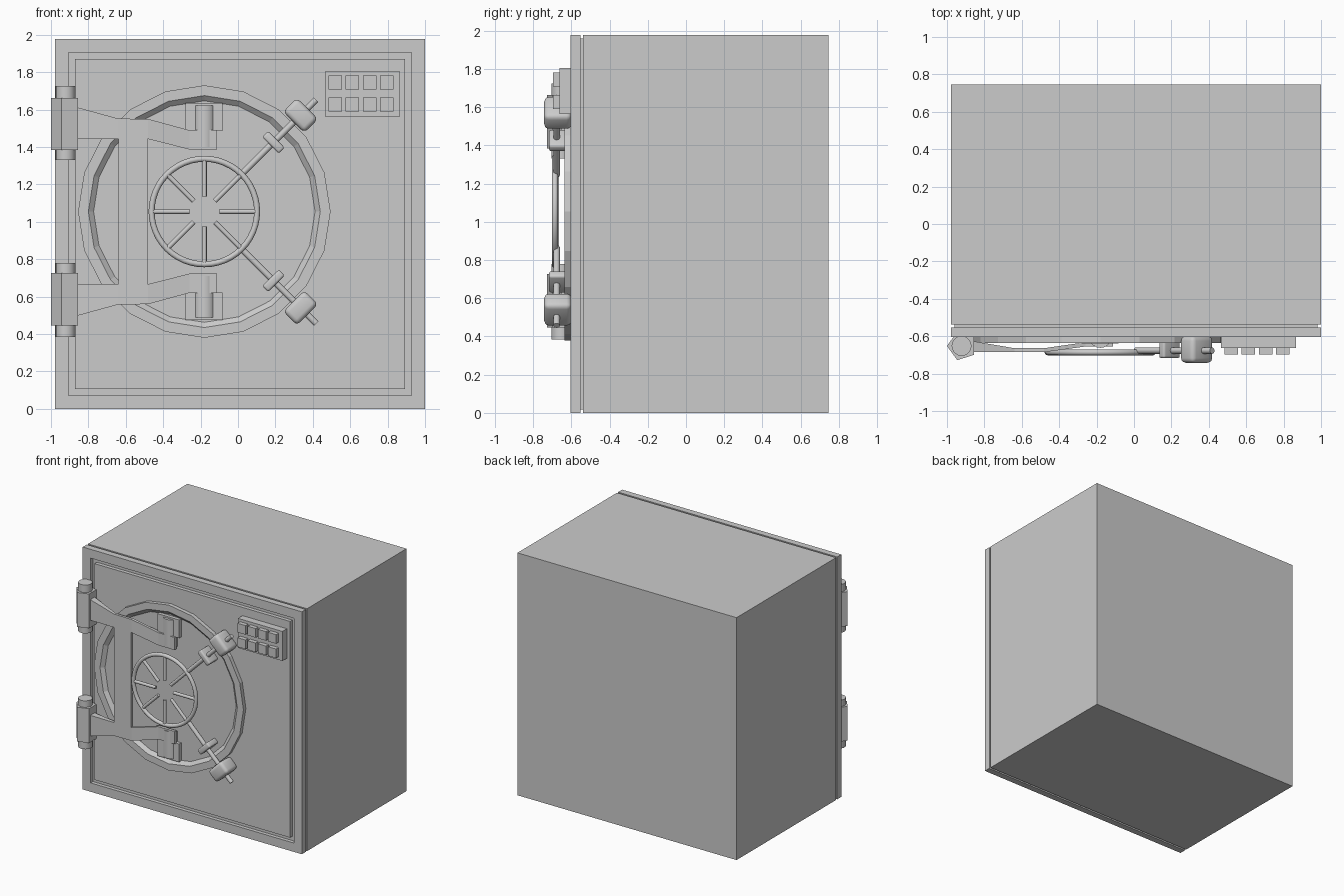
import bpy, bmesh, math
from mathutils import Vector

if "Cube" in bpy.data.objects:
    bpy.data.objects.remove(bpy.data.objects["Cube"])

CX, CZ = -0.18, 1.055       # centre of the round door
FRONT = -0.605              # front plane of the frame


def make(name, bm, smooth=None):
    bmesh.ops.recalc_face_normals(bm, faces=bm.faces)
    me = bpy.data.meshes.new(name)
    bm.to_mesh(me)
    bm.free()
    if smooth:
        me.polygons.foreach_set("use_smooth", [True] * len(me.polygons))
        me.set_sharp_from_angle(angle=math.radians(smooth))
    ob = bpy.data.objects.new(name, me)
    bpy.context.scene.collection.objects.link(ob)
    return ob


def loft(name, loops, smooth=None):
    """Join closed loops of points with quads and cap both ends."""
    bm = bmesh.new()
    rings = [[bm.verts.new(p) for p in lp] for lp in loops]
    for a, b in zip(rings, rings[1:]):
        for i in range(len(a)):
            j = (i + 1) % len(a)
            bm.faces.new((a[i], a[j], b[j], b[i]))
    bm.faces.new(rings[0])
    bm.faces.new(rings[-1])
    return make(name, bm, smooth)


def rect(inset, y):
    x0, x1, z0, z1 = -0.978 + inset, 1.0 - inset, inset, 1.978 - inset
    return [(x0, y, z0), (x1, y, z0), (x1, y, z1), (x0, y, z1)]


def circle_xz(r, y, n, cx=CX, cz=CZ):
    return [(cx + r * math.sin(2 * math.pi * i / n), y,
             cz + r * math.cos(2 * math.pi * i / n)) for i in range(n)]


def box(name, x, y, z):
    return loft(name, [[(x[0], yy, z[0]), (x[1], yy, z[0]),
                        (x[1], yy, z[1]), (x[0], yy, z[1])] for yy in y])


def rod(name, a, b, r, n=16, smooth=40, phase=0.0):
    """Cylinder or prism between two points."""
    a, b = Vector(a), Vector(b)
    d = (b - a).normalized()
    u = Vector((1, 0, 0)) if abs(d.z) > 0.9 else Vector((0, 1, 0))
    w = d.cross(u)
    ang = [phase + 2 * math.pi * i / n for i in range(n)]
    return loft(name, [[p + r * (math.cos(t) * u + math.sin(t) * w) for t in ang]
                       for p in (a, b)], smooth)


def clamp(name, dist, s, width, length, y0, y1, bevel):
    """Rounded block sitting across a diagonal bolt rod."""
    k = dist * math.sqrt(0.5)
    bm = bmesh.new()
    bmesh.ops.create_cube(bm, size=1)
    bmesh.ops.scale(bm, vec=(width, y1 - y0, length), verts=bm.verts)
    bmesh.ops.bevel(bm, geom=bm.edges[:], offset=bevel, segments=3,
                    profile=0.5, affect='EDGES')
    ob = make(name, bm, 35)
    ob.location = (CX + k, (y0 + y1) / 2, CZ + s * k)
    ob.rotation_euler = (0, -s * math.pi / 4, 0)


# Cabinet: body, recessed seam and front frame with a grooved panel
loft("safe_body", [rect(0, 0.745), rect(0, -0.538), rect(0.018, -0.538),
                   rect(0.018, -0.553), rect(0, -0.553), rect(0, FRONT),
                   rect(0.072, FRONT), rect(0.072, FRONT + 0.03),
                   rect(0.107, FRONT + 0.03), rect(0.107, FRONT)])

# Round door with raised faceted rim
loft("round_door", [circle_xz(r, y, 20) for r, y in (
    (0.675, -0.59), (0.675, -0.637), (0.62, -0.637), (0.592, -0.612))])

# Hand wheel: rim, hub, shaft and spokes
WY, R, r = -0.686, 0.282, 0.016
bm = bmesh.new()
N, M = 48, 12
grid = [[bm.verts.new((CX + (R + r * math.cos(b)) * math.cos(a), WY + r * math.sin(b),
                       CZ + (R + r * math.cos(b)) * math.sin(a)))
         for b in (2 * math.pi * j / M for j in range(M))]
        for a in (2 * math.pi * i / N for i in range(N))]
for i in range(N):
    for j in range(M):
        bm.faces.new((grid[i][j], grid[(i + 1) % N][j],
                      grid[(i + 1) % N][(j + 1) % M], grid[i][(j + 1) % M]))
make("wheel_rim", bm, 60)
rod("wheel_hub", (CX, -0.672, CZ), (CX, -0.70, CZ), 0.095, 20)
rod("wheel_shaft", (CX, -0.60, CZ), (CX, -0.68, CZ), 0.06, 20)
for i in range(8):
    a = i * math.pi / 4
    rod("wheel_spoke", (CX + 0.08 * math.cos(a), WY, CZ + 0.08 * math.sin(a)),
        (CX + R * math.cos(a), WY, CZ + R * math.sin(a)), 0.013, 12)

# Parts mirrored above and below the door centre
for s, side in ((1, "upper"), (-1, "lower")):
    def Z(z):
        return CZ + s * (z - CZ)

    # Hinge pin and five-sided sleeve
    rod(side + "_hinge_pin", (-0.922, -0.652, Z(1.33)), (-0.922, -0.652, Z(1.725)), 0.053, 20)
    rod(side + "_hinge_sleeve", (-0.92, -0.652, Z(1.383)), (-0.92, -0.652, Z(1.663)),
        0.08, 5, None, math.pi)

    # Hinge arm: x, top z, bottom z, front y, back y
    stations = ((-0.87, 1.615, 1.443, -0.683, -0.625), (-0.64, 1.552, 1.443, -0.685, -0.664),
                (-0.48, 1.55, 1.443, -0.685, -0.664), (-0.26, 1.49, 1.387, -0.655, -0.632),
                (-0.113, 1.49, 1.387, -0.655, -0.632))
    loft(side + "_hinge_arm", [[(x, f, Z(t)), (x, b, Z(t)), (x, b, Z(m)), (x, f, Z(m))]
                               for x, t, m, f, b in stations])

    # Mounting lug on the door
    box(side + "_lug_plate", (-0.28, -0.083), (-0.60, -0.64), sorted((Z(1.487), Z(1.635))))
    rod(side + "_lug_barrel", (CX, -0.60, Z(1.40)), (CX, -0.60, Z(1.622)), 0.062, 20)

    # Diagonal bolt rod with its two clamps
    k0, k1 = 0.19, 0.598
    rod(side + "_bolt_rod", (CX + k0, -0.677, CZ + s * k0),
        (CX + k1, -0.677, CZ + s * k1), 0.017, 16)
    clamp(side + "_small_clamp", 0.523, s, 0.045, 0.125, -0.717, -0.60, 0.012)
    clamp(side + "_large_clamp", 0.728, s, 0.105, 0.16, -0.742, -0.60, 0.025)

# Vertical bar joining the hinge arms
box("hinge_bar", (-0.64, -0.485), (-0.664, -0.685), (CZ - 0.388, CZ + 0.388))

# Keypad with two rows of four keys
box("keypad_panel", (0.465, 0.865), (-0.59, -0.663), (1.563, 1.804))
for x in (0.519, 0.611, 0.704, 0.796):
    for z in (1.745, 1.627):
        box("keypad_key", (x - 0.036, x + 0.036), (-0.65, -0.697), (z - 0.037, z + 0.037))
